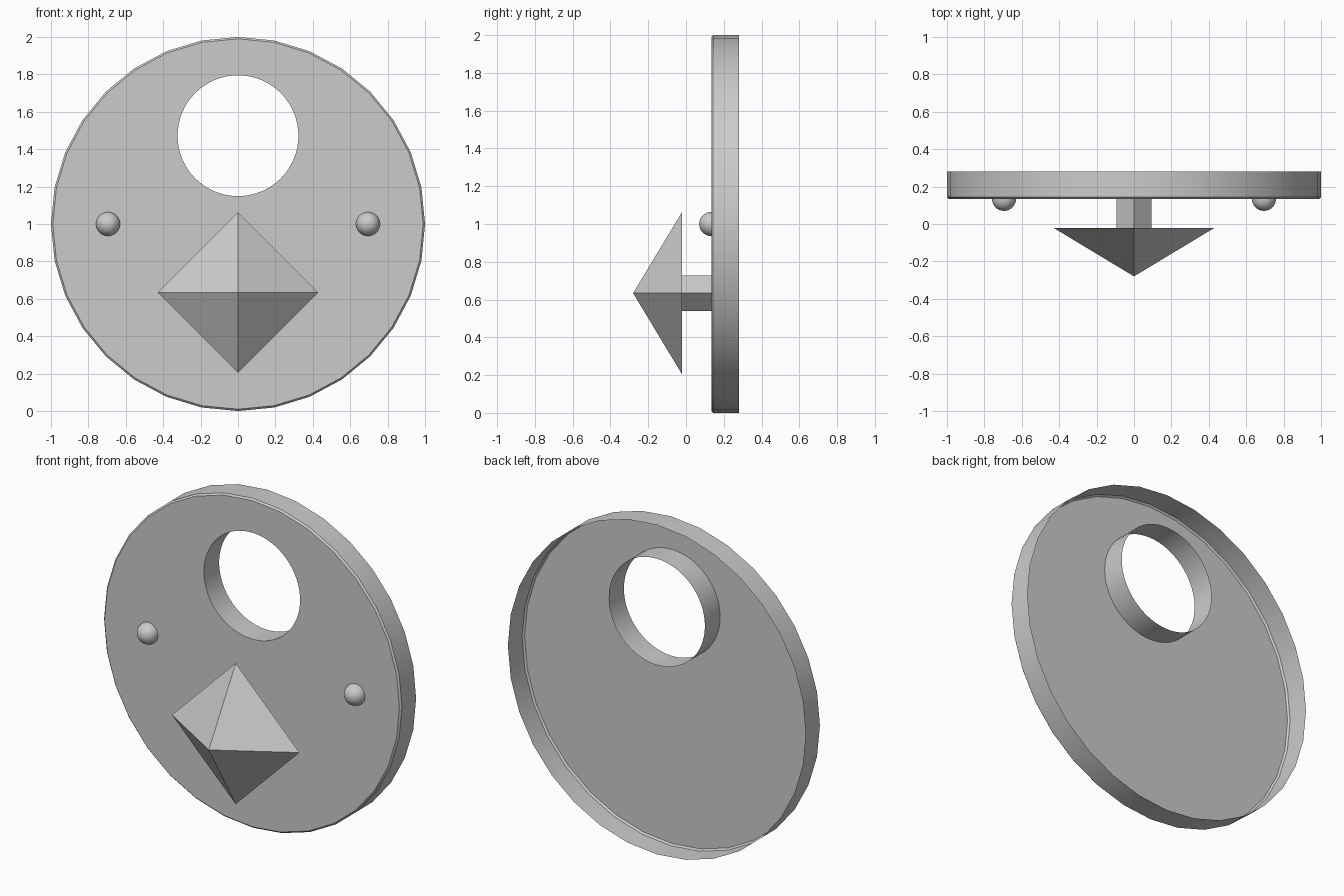
import bpy, bmesh, math
from mathutils import Matrix, Vector

if "Cube" in bpy.data.objects:
    bpy.data.objects.remove(bpy.data.objects["Cube"])

FRONT, BACK = 0.134, 0.28      # depth of the plate
TURN = Matrix.Rotation(math.radians(90), 4, 'X')   # local z -> -y


def finish(name, bm, smooth=True):
    mesh = bpy.data.meshes.new(name)
    bm.to_mesh(mesh)
    bm.free()
    ob = bpy.data.objects.new(name, mesh)
    bpy.context.collection.objects.link(ob)
    if smooth:
        bpy.ops.object.select_all(action='DESELECT')
        ob.select_set(True)
        bpy.context.view_layer.objects.active = ob
        bpy.ops.object.shade_smooth_by_angle(angle=math.radians(30))
    return ob


def ring(bm, radius, y, z, sides):
    angles = [2 * math.pi * i / sides for i in range(sides)]
    return [bm.verts.new((radius * math.sin(a), y, z + radius * math.cos(a))) for a in angles]


def wall(bm, a, b):
    n = len(a)
    for i in range(n):
        j = (i + 1) % n
        bm.faces.new((a[i], a[j], b[j], b[i]))


def rim_edges(bm, loop):
    return [bm.edges.get((loop[i - 1], loop[i])) for i in range(len(loop))]


# Round plate: open-backed shell with a bevelled rim and a tube-walled hole
bm = bmesh.new()
rims = [ring(bm, r, y, 1.0, 32) for r, y in ((1.0, BACK), (1.0, FRONT + 0.01), (0.99, FRONT))]
wall(bm, rims[0], rims[1])
wall(bm, rims[1], rims[2])
hole = [ring(bm, 0.323, y, 1.472, 64) for y in (BACK, FRONT)]
wall(bm, hole[0], hole[1])
bmesh.ops.triangle_fill(bm, use_beauty=True, normal=Vector((0, -1, 0)),
                        edges=rim_edges(bm, rims[2]) + rim_edges(bm, hole[1]))
bmesh.ops.recalc_face_normals(bm, faces=bm.faces)
bm.normal_update()
if sum(f.normal.y * f.calc_area() for f in bm.faces) > 0:
    bmesh.ops.reverse_faces(bm, faces=bm.faces)
finish("round_plate", bm)


def square_cone(name, r1, r2, y_back, y_front, z):
    bm = bmesh.new()
    place = Matrix.Translation((0, (y_back + y_front) / 2, z)) @ TURN
    bmesh.ops.create_cone(bm, cap_ends=True, segments=4, radius1=r1, radius2=r2,
                          depth=y_back - y_front, matrix=place)
    bmesh.ops.remove_doubles(bm, verts=bm.verts, dist=0.0001)
    return finish(name, bm, False)


# Pyramid knob on a square post
square_cone("knob_post", 0.094, 0.094, FRONT, -0.022, 0.634)
square_cone("pyramid_knob", 0.428, 0.0, -0.022, -0.28, 0.634)

# Half-round studs either side
for side, x in (("left", -0.695), ("right", 0.695)):
    bm = bmesh.new()
    bmesh.ops.create_uvsphere(bm, u_segments=32, v_segments=16, radius=0.064,
                              matrix=Matrix.Translation((x, FRONT, 1.0)) @ TURN)
    bmesh.ops.bisect_plane(bm, geom=bm.verts[:] + bm.edges[:] + bm.faces[:], dist=0.0001,
                           plane_co=(0, FRONT, 0), plane_no=(0, 1, 0), clear_outer=True)
    finish(side + "_stud", bm)
